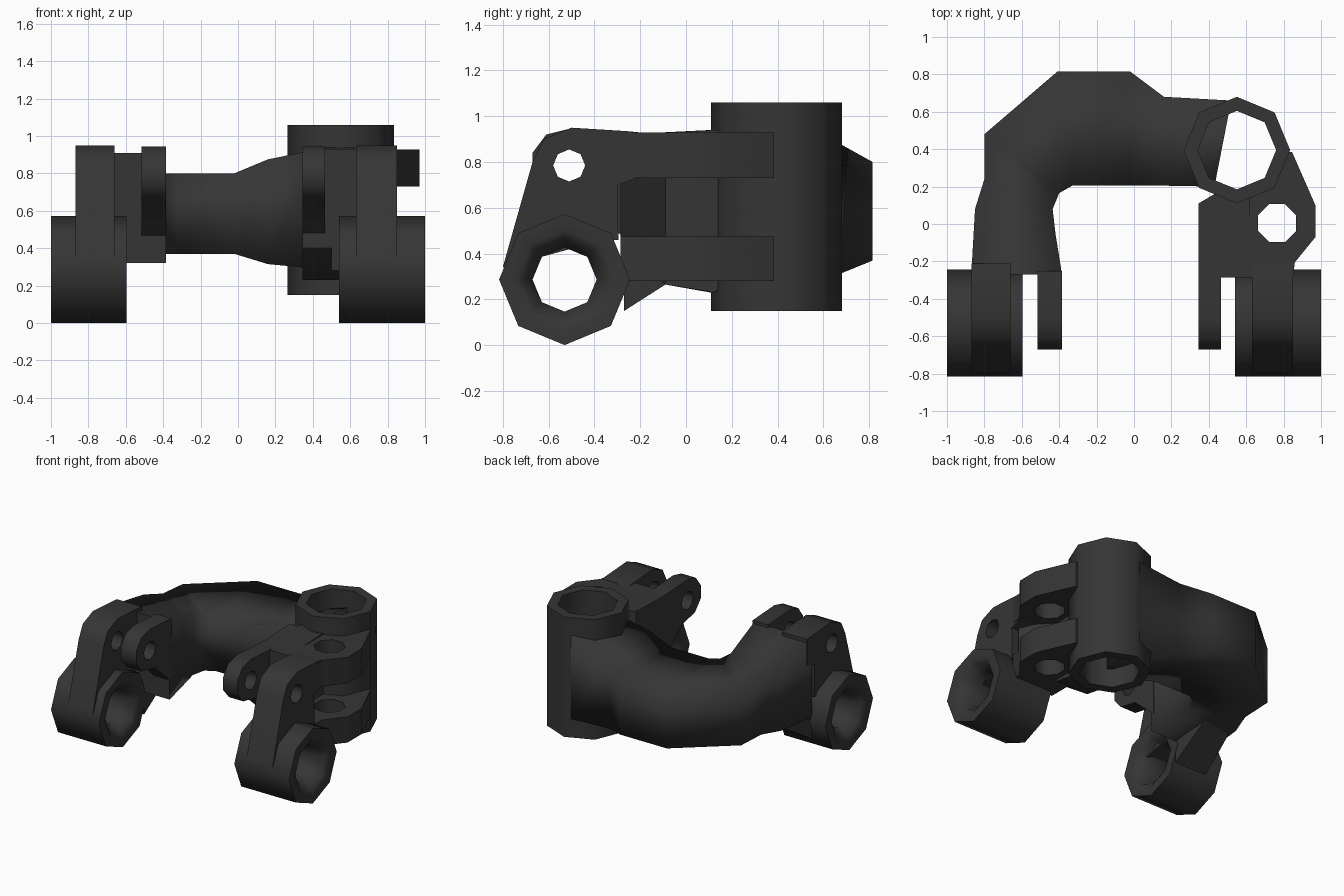
import bpy, bmesh, math
from mathutils import Vector

if "Cube" in bpy.data.objects:
    bpy.data.objects.remove(bpy.data.objects["Cube"])

metal = bpy.data.materials.new("dark grey metal")
metal.diffuse_color = (0.036, 0.036, 0.036, 1)
metal.use_nodes = True
metal.node_tree.nodes["Principled BSDF"].inputs["Base Color"].default_value = metal.diffuse_color
metal.roughness = 0.8


def finish(bm, name, angle):
    bmesh.ops.recalc_face_normals(bm, faces=bm.faces[:])
    me = bpy.data.meshes.new(name)
    bm.to_mesh(me)
    bm.free()
    me.materials.append(metal)
    ob = bpy.data.objects.new(name, me)
    bpy.context.collection.objects.link(ob)
    bpy.ops.object.select_all(action='DESELECT')
    ob.select_set(True)
    bpy.context.view_layer.objects.active = ob
    bpy.ops.object.shade_smooth_by_angle(angle=math.radians(angle))
    return ob


def place(axis, u, v, t):
    """(u, v) lie across the axis, t runs along it."""
    return Vector((t, u, v)) if axis == 'X' else Vector((u, v, t))


def ring(cu, cv, r, turn=0.0):
    return [(cu + r * math.cos(math.tau * i / 8 + turn),
             cv + r * math.sin(math.tau * i / 8 + turn)) for i in range(8)]


def tube(name, axis, cu, cv, profile):
    """Eight-sided hollow tube from a closed (radius, position) profile."""
    bm = bmesh.new()
    rows = [[bm.verts.new(place(axis, u, v, t)) for u, v in ring(cu, cv, r)]
            for r, t in profile]
    for a, b in zip(rows, rows[1:] + rows[:1]):
        for i in range(8):
            j = (i + 1) % 8
            bm.faces.new((a[i], a[j], b[j], b[i]))
    return finish(bm, name, 50)


def plate(name, axis, outline, hole, t0, t1):
    """Flat plate with a hole, extruded from t0 to t1."""
    bm = bmesh.new()
    edges = []
    for loop in (outline, hole):
        vs = [bm.verts.new(place(axis, u, v, t0)) for u, v in loop]
        edges += [bm.edges.new((vs[i], vs[(i + 1) % len(vs)])) for i in range(len(vs))]
    bmesh.ops.triangle_fill(bm, edges=edges, use_beauty=True)
    ext = bmesh.ops.extrude_face_region(bm, geom=bm.faces[:], use_keep_orig=True)
    bmesh.ops.translate(bm, vec=place(axis, 0, 0, t1 - t0),
                        verts=[g for g in ext['geom'] if isinstance(g, bmesh.types.BMVert)])
    return finish(bm, name, 50)


def loft(name, sections, angle):
    """Box-section beam: each section is (point a, point b, z low, z high)."""
    bm = bmesh.new()
    rows = [[bm.verts.new((*p, z)) for p, z in ((a, lo), (a, hi), (b, hi), (b, lo))]
            for a, b, lo, hi in sections]
    for r, s in zip(rows, rows[1:]):
        for i in range(4):
            j = (i + 1) % 4
            bm.faces.new((r[i], r[j], s[j], s[i]))
    bm.faces.new(rows[0])
    bm.faces.new(rows[-1])
    return finish(bm, name, angle)


# Vertical pivot tube
tube("pivot_tube", 'Z', 0.55, 0.395,
     [(0.285, 0.15), (0.285, 1.06), (0.21, 1.06), (0.21, 0.15)])

# Curved main arm, from inside the pivot tube round to the left fork
loft("curved_arm", [
    ((0.52, 0.66), (0.43, 0.20), 0.29, 0.93),
    ((0.16, 0.68), (0.16, 0.205), 0.315, 0.875),
    ((-0.02, 0.815), (-0.02, 0.205), 0.37, 0.80),
    ((-0.41, 0.815), (-0.33, 0.205), 0.37, 0.80),
    ((-0.80, 0.48), (-0.40, 0.165), 0.37, 0.80),
    ((-0.80, 0.24), (-0.435, 0.08), 0.36, 0.82),
    ((-0.85, 0.08), (-0.42, -0.05), 0.34, 0.86),
    ((-0.87, -0.27), (-0.385, -0.27), 0.32, 0.91)], 91)

# Gusset under the left fork
loft("left_gusset", [
    ((-0.83, 0.05), (-0.60, 0.05), 0.35, 0.50),
    ((-0.85, -0.09), (-0.60, -0.09), 0.265, 0.50),
    ((-0.87, -0.27), (-0.60, -0.27), 0.15, 0.55)], 40)

# Right block joining the fork to the pivot tube
loft("right_block", [
    ((0.345, 0.11), (0.62, 0.13), 0.23, 0.94),
    ((0.345, -0.09), (0.62, -0.09), 0.265, 0.93),
    ((0.345, -0.285), (0.80, -0.285), 0.40, 0.93)], 40)
loft("right_block_web", [
    ((0.43, 0.16), (0.62, 0.16), 0.25, 0.94),
    ((0.345, 0.11), (0.62, 0.11), 0.23, 0.94)], 40)

# Fork plates and axle bosses on both sides
pin = ring(-0.51, 0.785, 0.07)
outer = [(-0.80, 0.34), (-0.67, 0.80), (-0.62, 0.90), (-0.50, 0.95), (-0.26, 0.935),
         (-0.21, 0.93), (-0.21, 0.73), (-0.30, 0.70), (-0.295, 0.46), (-0.36, 0.46)]
inner = [(-0.60, 0.66), (-0.67, 0.74), (-0.67, 0.84), (-0.61, 0.92), (-0.51, 0.945),
         (-0.25, 0.93), (-0.25, 0.45), (-0.35, 0.54), (-0.45, 0.63)]
for side, o0, o1, i0, i1, b0, b1 in (
        ("left", -0.87, -0.66, -0.515, -0.385, -1.0, -0.597),
        ("right", 0.63, 0.85, 0.345, 0.465, 0.54, 1.0)):
    plate(side + "_outer_fork_plate", 'X', outer, pin, o0, o1)
    plate(side + "_inner_fork_tab", 'X', inner, pin, i0, i1)
    tube(side + "_axle_boss", 'X', -0.53, 0.287,
         [(0.286, b0), (0.286, b1), (0.215, b1), (0.185, b1 - 0.02), (0.14, b1 - 0.09),
          (0.14, b0 + 0.09), (0.185, b0 + 0.02), (0.215, b0)])

# Pair of side lugs with a vertical pin hole
lug = [(0.50, -0.285), (0.85, -0.285), (0.86, -0.205), (0.97, -0.07), (0.97, 0.10),
       (0.845, 0.385), (0.81, 0.385), (0.735, 0.22), (0.56, 0.14), (0.50, 0.14)]
for name, z0, z1 in (("upper_lug", 0.73, 0.928), ("lower_lug", 0.28, 0.475)):
    plate(name, 'Z', lug, ring(0.765, 0.005, 0.11, math.pi / 8), z0, z1)
